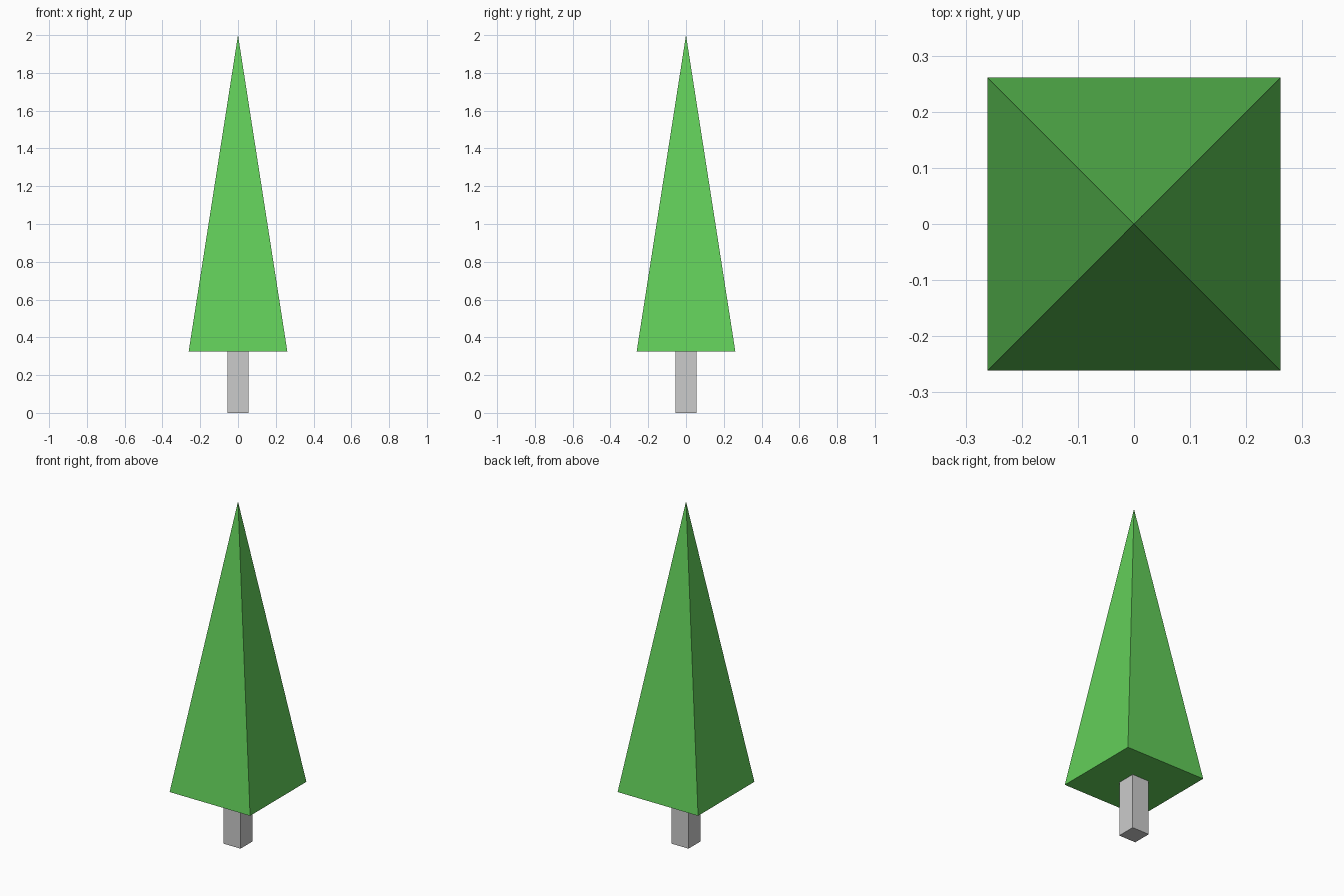
import bpy
from math import pi, sqrt

if "Cube" in bpy.data.objects:
    bpy.data.objects.remove(bpy.data.objects["Cube"])

HALF_WIDTH = 0.261    # foliage base half-width
BASE_Z = 0.326        # underside of foliage
TOP_Z = 2.0
TRUNK = 0.111         # trunk thickness


def finish(name):
    obj = bpy.context.object
    obj.name = obj.data.name = name
    bpy.ops.object.transform_apply(location=True, rotation=True, scale=True)
    return obj


# Square trunk
bpy.ops.mesh.primitive_cube_add(size=1, location=(0, 0, BASE_Z / 2))
bpy.context.object.scale = (TRUNK, TRUNK, BASE_Z)
finish("trunk")

# Four-sided pyramid of foliage, sides facing the axes
bpy.ops.mesh.primitive_cone_add(
    vertices=4, radius1=HALF_WIDTH * sqrt(2), radius2=0,
    depth=TOP_Z - BASE_Z, location=(0, 0, (TOP_Z + BASE_Z) / 2),
    rotation=(0, 0, pi / 4))
foliage = finish("foliage")

green = bpy.data.materials.new("foliage_green")
green.diffuse_color = (0.122, 0.615, 0.1, 1)
green.use_nodes = True
green.node_tree.nodes["Principled BSDF"].inputs["Base Color"].default_value = green.diffuse_color
foliage.data.materials.append(green)
